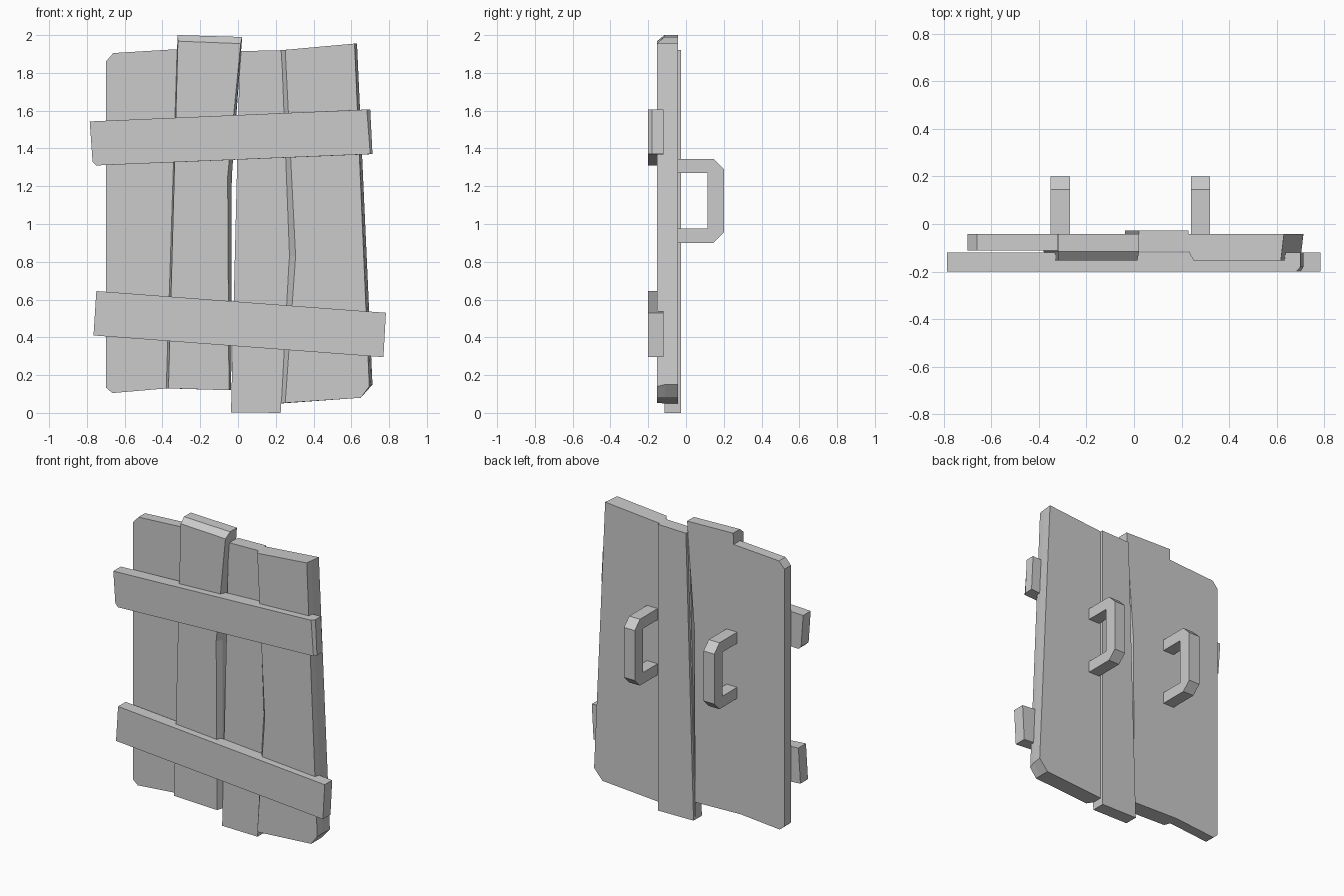
import bpy, bmesh


def loft(name, rings):
    """Solid from matching (x, z) outlines, each at a depth y, back to front."""
    bm = bmesh.new()
    loops = [[bm.verts.new((x, y, z)) for x, z in pts] for y, pts in rings]
    n = len(loops[0])
    bm.faces.new(loops[0])
    bm.faces.new(loops[-1])
    for a, b in zip(loops, loops[1:]):
        for i in range(n):
            j = (i + 1) % n
            bm.faces.new((a[i], a[j], b[j], b[i]))
    bmesh.ops.recalc_face_normals(bm, faces=bm.faces)
    me = bpy.data.meshes.new(name)
    bm.to_mesh(me)
    bm.free()
    ob = bpy.data.objects.new(name, me)
    bpy.context.collection.objects.link(ob)
    return ob


# left plank with clipped outer corners
left = [(-.70, .135), (-.665, .105), (-.375, .13), (-.04, .12), (-.04, 1.915),
        (-.33, 1.925), (-.66, 1.905), (-.70, 1.86)]
loft("left_plank", [(-.043, left), (-.112, left)])

# raised plank with bevelled top and sides
foot = [(-.38, .13), (-.036, .12), (-.033, 1.25), (.022, 1.99), (-.32, 2.0)]
face = [(-.368, .13), (-.048, .12), (-.055, 1.25), (.014, 1.955), (-.318, 1.968)]
loft("raised_plank", [(-.043, foot), (-.115, foot), (-.153, face)])

# recessed middle plank, wider at the front where the right plank bows away
mid = [(-.037, .003), (.226, 0), (.228, .05), (.228, .8), (.228, 1.92), (.02, 1.915)]
wide = [(-.037, .003), (.226, 0), (.228, .05), (.30, .8), (.228, 1.92), (.01, 1.915)]
loft("middle_plank", [(-.027, mid), (-.046, mid), (-.05, wide), (-.115, wide)])

# right plank, bowed on the left and leaning on the right
back = [(.225, .05), (.65, .08), (.712, .15), (.63, 1.955), (.225, 1.92), (.225, .8)]
bowed = [(.228, .05), (.65, .08), (.704, .15), (.622, 1.955), (.228, 1.92), (.27, .83)]
front = [(.25, .053), (.65, .08), (.695, .14), (.617, 1.955), (.25, 1.922), (.305, .83)]
loft("right_plank", [(-.043, back), (-.112, bowed), (-.153, front)])

# crossing boards
upper = [(-.77, 1.33), (-.75, 1.31), (.712, 1.37), (.70, 1.607), (-.785, 1.543)]
upper_face = [(-.77, 1.33), (-.75, 1.31), (.70, 1.37), (.682, 1.606), (-.785, 1.543)]
loft("upper_board", [(-.12, upper), (-.18, upper), (-.20, upper_face)])
lower = [(-.765, .41), (.77, .295), (.783, .53), (-.75, .645)]
loft("lower_board", [(-.12, lower), (-.20, lower)])

# grips on the back: C profile in (y, z), swept along x
profile = [(-.045, .90), (.145, .90), (.20, .955), (.20, 1.29), (.145, 1.345),
           (-.045, 1.345), (-.045, 1.27), (.115, 1.27), (.115, .975), (-.045, .975)]
for side, x in (("left", -.31), ("right", .28)):
    # loft along y, then turn the sweep axis onto x
    ob = loft(side + "_handle", [(-.04, profile), (.04, profile)])
    for v in ob.data.vertices:
        y, w, z = v.co
        v.co = (x + w, y, z)
    ob.data.flip_normals()
